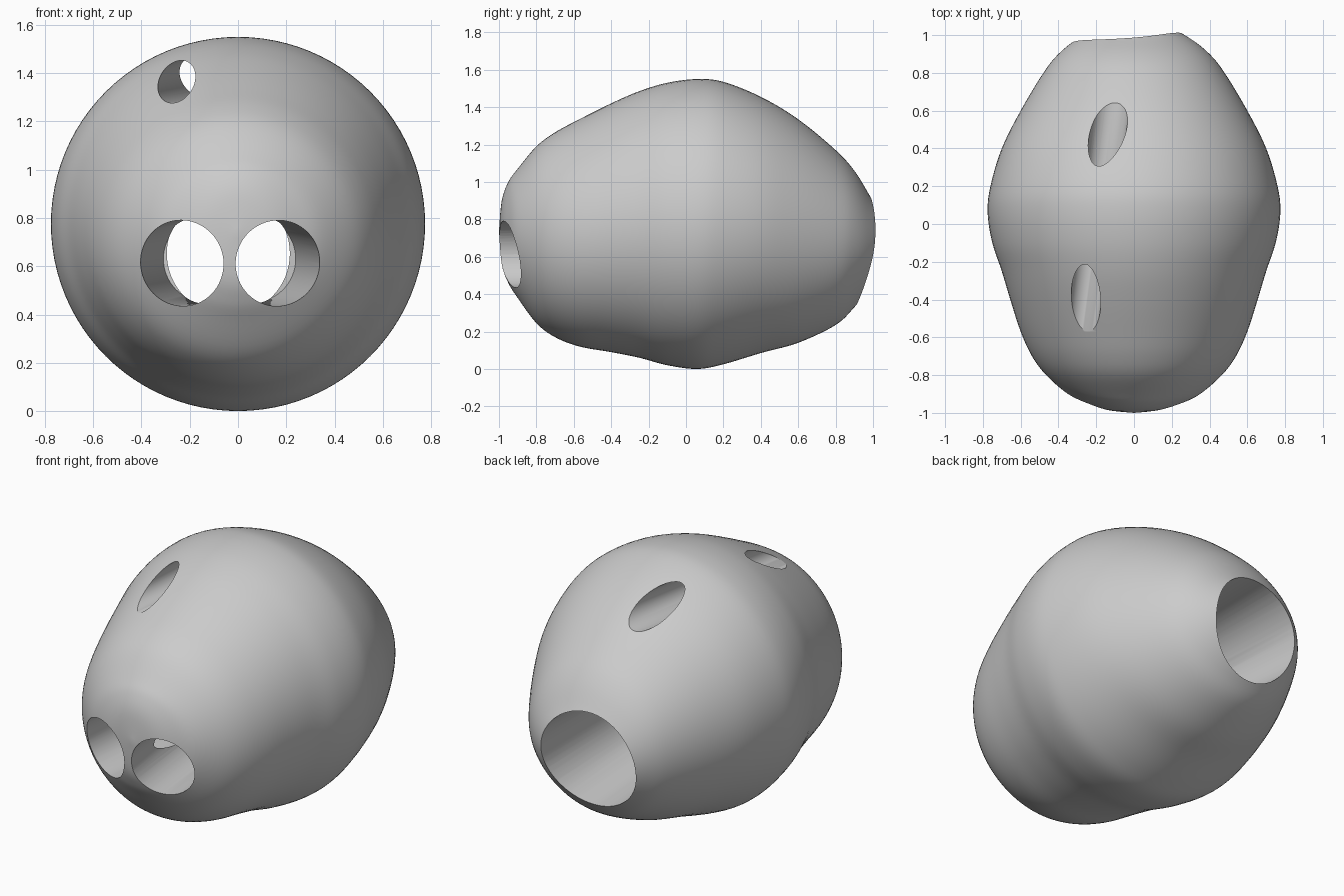
import bpy, bmesh, math
from mathutils import Vector

if "Cube" in bpy.data.objects:
    bpy.data.objects.remove(bpy.data.objects["Cube"])

SEGMENTS, STEPS = 96, 5

# Body profile: y, top z, bottom z, half width
STATIONS = [Vector(s) for s in (
    (-1, .74, .74, 0), (-.985, .90, .56, .14), (-.95, 1.0, .46, .25),
    (-.9, 1.07, .38, .35), (-.8, 1.19, .245, .465), (-.7, 1.265, .17, .54),
    (-.57, 1.335, .12, .60), (-.4, 1.42, .09, .655), (-.25, 1.485, .06, .70),
    (-.1, 1.53, .02, .75), (.06, 1.55, 0, .775), (.2, 1.535, .025, .76),
    (.4, 1.455, .085, .70), (.6, 1.335, .14, .60), (.8, 1.17, .235, .48),
    (.9, 1.06, .33, .40), (.98, .93, .43, .30), (1.04, .82, .52, .18),
    (1.06, .66, .66, 0))]


def spline(points, steps):
    """Smooth curve through the stations."""
    out = []
    for i in range(len(points) - 1):
        a, b = points[max(i - 1, 0)], points[i]
        c, d = points[i + 1], points[min(i + 2, len(points) - 1)]
        for k in range(steps):
            t = k / steps
            out.append(b + (c - a) * t / 2 + (a * 2 - b * 5 + c * 4 - d) * t**2 / 2
                       + (b * 3 - a - c * 3 + d) * t**3 / 2)
    return out + [points[-1]]


def make_object(name, bm):
    bmesh.ops.recalc_face_normals(bm, faces=bm.faces)
    mesh = bpy.data.meshes.new(name)
    bm.to_mesh(mesh)
    bm.free()
    obj = bpy.data.objects.new(name, mesh)
    bpy.context.collection.objects.link(obj)
    return obj


def loft_body():
    bm = bmesh.new()
    curve = spline(STATIONS, STEPS)
    rings = []
    for y, top, bottom, half in curve[1:-1]:
        mid, tall = (top + bottom) / 2, (top - bottom) / 2
        angles = [math.tau * i / SEGMENTS for i in range(SEGMENTS)]
        rings.append([bm.verts.new((half * math.cos(a), y, mid + tall * math.sin(a)))
                      for a in angles])
    for r, s in zip(rings, rings[1:]):
        for i in range(SEGMENTS):
            j = (i + 1) % SEGMENTS
            bm.faces.new((r[i], r[j], s[j], s[i]))
    for ring, end in ((rings[0], curve[0]), (rings[-1], curve[-1])):
        tip = bm.verts.new((0, end[0], end[1]))
        for i in range(SEGMENTS):
            bm.faces.new((ring[i], ring[(i + 1) % SEGMENTS], tip))
    return make_object("hollow_body", bm)


def bore_cutter(name, start, end, r_start, r_end):
    """Tapered round cutter between two points."""
    start, end = Vector(start), Vector(end)
    axis = end - start
    bm = bmesh.new()
    bmesh.ops.create_cone(bm, cap_ends=True, segments=64, radius1=r_start,
                          radius2=r_end, depth=axis.length)
    bmesh.ops.rotate(bm, verts=bm.verts, matrix=axis.to_track_quat('Z', 'Y').to_matrix())
    bmesh.ops.translate(bm, verts=bm.verts, vec=(start + end) / 2)
    obj = make_object(name, bm)
    obj.hide_render = True
    return obj


body = loft_body()

# Two converging front bores, one wide rear bore, one slanted hole near the top
cutters = [
    bore_cutter("rear_bore", (-.04, -.1, .66), (-.04, 1.2, .62), .245, .305),
    bore_cutter("right_front_bore", (-.25, -1.1, .61), (-.13, .1, .63), .178, .18),
    bore_cutter("left_front_bore", (.18, -1.1, .61), (.06, .1, .63), .178, .18),
    bore_cutter("upper_bore", (-.306, -.8, 1.35), (-.085, .9, 1.40), .077, .103),
]

bpy.context.view_layer.objects.active = body
body.select_set(True)
for cutter in cutters:
    mod = body.modifiers.new(cutter.name, 'BOOLEAN')
    mod.operation, mod.solver, mod.object = 'DIFFERENCE', 'EXACT', cutter
    bpy.ops.object.modifier_apply(modifier=mod.name)
    bpy.data.objects.remove(cutter)
bpy.ops.object.shade_smooth_by_angle(angle=math.radians(35))

# Single grey material
grey = bpy.data.materials.new("plain_grey")
grey.use_nodes = True
color = (.6, .6, .6, 1)
grey.diffuse_color = color
grey.node_tree.nodes["Principled BSDF"].inputs["Base Color"].default_value = color
body.data.materials.clear()
body.data.materials.append(grey)
